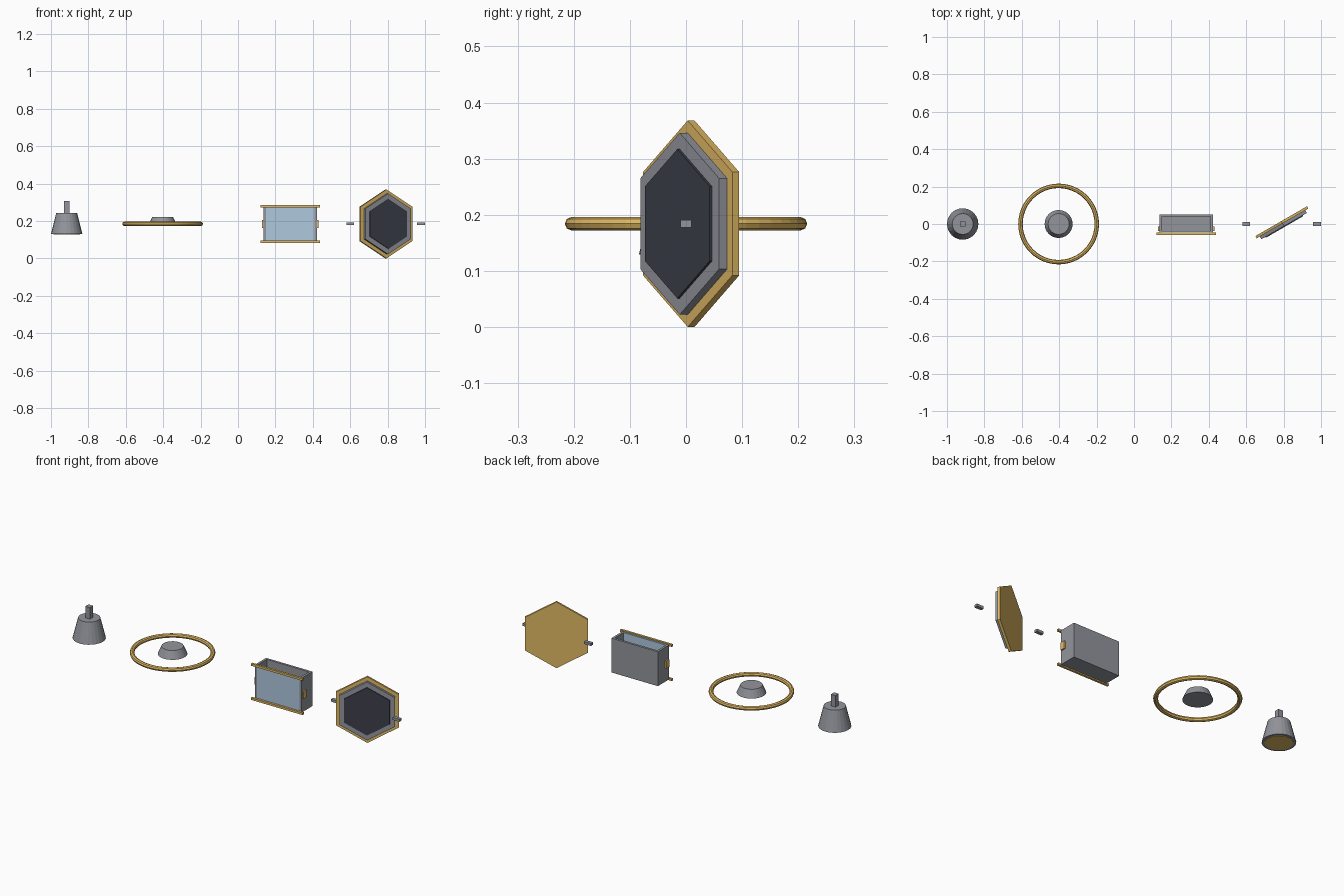
import bpy
import bmesh
from math import radians
from mathutils import Matrix, Vector

if "Cube" in bpy.data.objects:
    bpy.data.objects.remove(bpy.data.objects["Cube"], do_unlink=True)


def material(name, rgb):
    m = bpy.data.materials.new(name)
    m.use_nodes = True
    m.diffuse_color = (*rgb, 1)
    m.node_tree.nodes["Principled BSDF"].inputs["Base Color"].default_value = (*rgb, 1)
    return m


STEEL = material("grey steel", (0.29, 0.3, 0.335))
BRASS = material("brass", (0.74, 0.48, 0.125))
DARK = material("dark slate", (0.047, 0.05, 0.068))
GLASS = material("pale blue glass", (0.43, 0.58, 0.73))


def finish(name, bm, mat):
    mesh = bpy.data.meshes.new(name)
    bm.to_mesh(mesh)
    bm.free()
    mesh.materials.append(mat)
    obj = bpy.data.objects.new(name, mesh)
    bpy.context.collection.objects.link(obj)
    return obj


def box(name, lo, hi, mat):
    """Box between two opposite corners."""
    lo, hi = Vector(lo), Vector(hi)
    bm = bmesh.new()
    bmesh.ops.create_cube(bm, size=1)
    bmesh.ops.scale(bm, vec=hi - lo, verts=bm.verts)
    bmesh.ops.translate(bm, vec=(lo + hi) / 2, verts=bm.verts)
    return finish(name, bm, mat)


def frustum(name, r_low, r_high, start, end, mat, sides=24, place=Matrix()):
    """Cone section along local z from start to end, then placed by a matrix."""
    bm = bmesh.new()
    bmesh.ops.create_cone(bm, cap_ends=True, segments=sides,
                          radius1=r_low, radius2=r_high, depth=end - start)
    bmesh.ops.translate(bm, vec=(0, 0, (start + end) / 2), verts=bm.verts)
    bm.transform(place)
    return finish(name, bm, mat)


# Tapered weight with square stem and brass base disc
wx = -0.916
at_weight = Matrix.Translation((wx, 0, 0))
frustum("weight_body", 0.084, 0.056, 0.129, 0.242, STEEL, place=at_weight)
frustum("weight_base_disc", 0.07, 0.07, 0.127, 0.131, BRASS, place=at_weight)
box("weight_stem", (wx - 0.014, -0.014, 0.239), (wx + 0.014, 0.014, 0.306), STEEL)

# Brass ring with a tapered plug in the middle
rx = -0.403
bpy.ops.mesh.primitive_torus_add(major_segments=48, minor_segments=8,
                                 major_radius=0.204, minor_radius=0.012,
                                 location=(rx, 0, 0.184))
ring = bpy.context.object
ring.name = "brass_ring"
ring.data.materials.append(BRASS)
frustum("ring_plug", 0.075, 0.056, 0.178, 0.221, STEEL,
        place=Matrix.Translation((rx, 0, 0)))

# Open-topped case with a recessed glass front
x0, x1, y0, y1, z0, z1 = 0.137, 0.423, -0.046, 0.052, 0.088, 0.279
t = 0.013
box("case_back", (x0, y1 - t, z0), (x1, y1, z1), STEEL)
box("case_floor", (x0 + t, y0 + 0.002, z0), (x1 - t, y1 - t, z0 + t), STEEL)
box("case_right_wall", (x0, y0, z0), (x0 + t, y1 - t, z1), STEEL)
box("case_left_wall", (x1 - t, y0, z0), (x1, y1 - t, z1), STEEL)
box("case_glass", (x0 + t, y0 + 0.001, z0 + 0.001), (x1 - t, y0 + 0.009, z1), GLASS)
for name, z in (("lower_rail", 0.083), ("upper_rail", 0.273)):
    box(name, (0.12, -0.058, z), (0.438, -0.046, z + 0.012), BRASS)
for name, x in (("right_clip", x0 - 0.008), ("left_clip", x1)):
    box(name, (x, -0.038, 0.163), (x + 0.008, -0.013, 0.205), BRASS)

# Hexagonal hatch of three stacked plates, swung open about the vertical
hx, hz = 0.796, 0.184
swing = (Matrix.Translation((hx, 0, hz)) @ Matrix.Rotation(radians(30), 4, "Z")
         @ Matrix.Rotation(radians(90), 4, "X"))
for name, r, start, end, mat in (
        ("hatch_back_plate", 0.184, -0.0175, -0.0035, BRASS),
        ("hatch_frame", 0.162, -0.0035, 0.013, STEEL),
        ("hatch_panel", 0.133, 0.013, 0.018, DARK)):
    frustum(name, r, r, start, end, mat, sides=6, place=swing)

# Hinge pins on both sides of the hatch
for name, x in (("right_pin", 0.579), ("left_pin", 0.958)):
    box(name, (x, -0.0095, 0.177), (x + 0.042, 0.0095, 0.191), STEEL)
